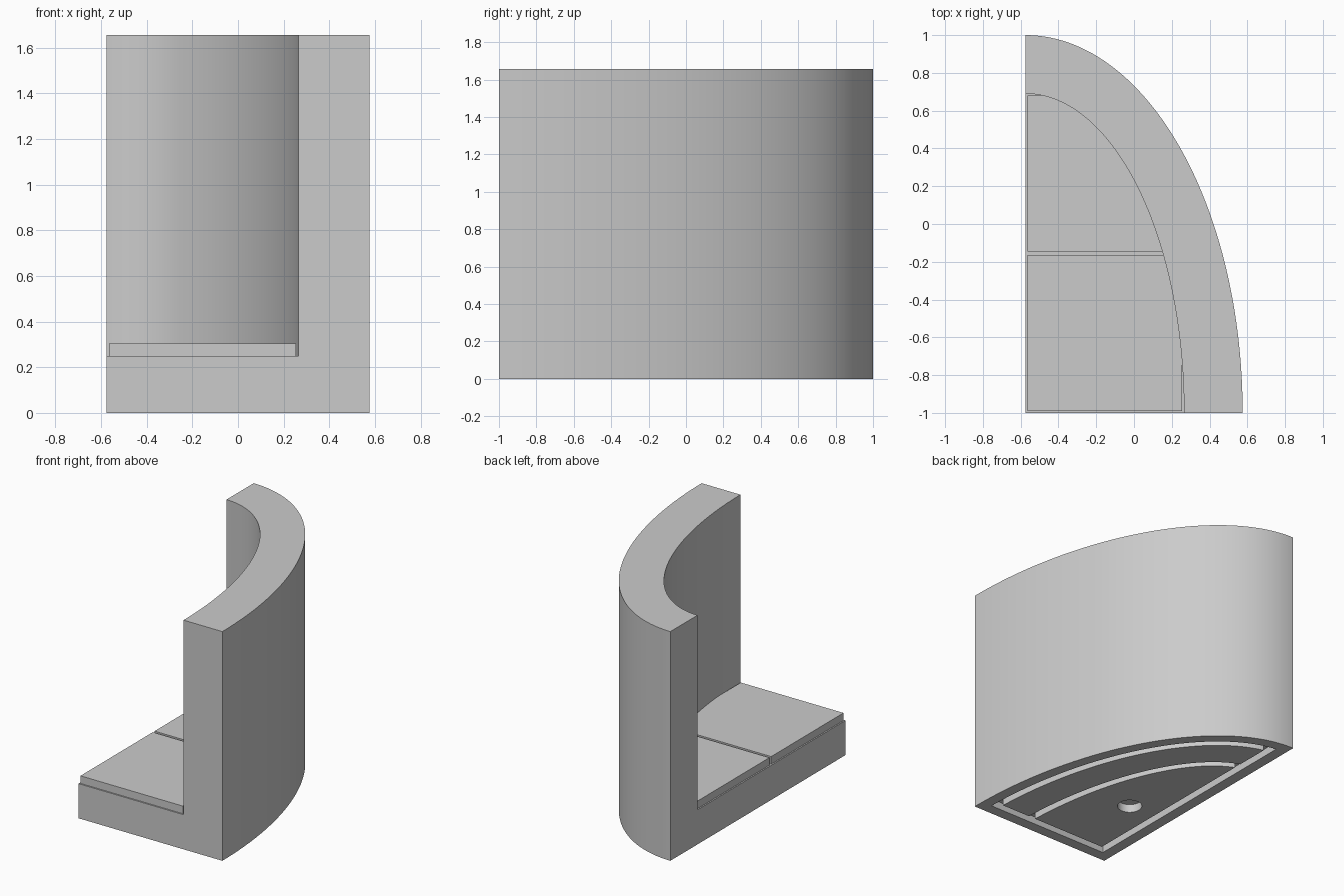
import bpy
import bmesh
from math import sin, cos, asin, acos, pi, sqrt, radians

if "Cube" in bpy.data.objects:
    bpy.data.objects.remove(bpy.data.objects["Cube"])

# Plan is a quarter ellipse whose corner sits at the front of the -x side
CORNER_X, CORNER_Y = -0.575, -1.0
OUTER = (1.15, 2.0)
INNER = (0.84, 1.69)
HEIGHT, SEAT_Z, PLATE_Z = 1.655, 0.25, 0.305
GROOVE = 0.055
STEPS = 64

grey = bpy.data.materials.new("light_grey")
grey.use_nodes = True
grey.diffuse_color = (0.6, 0.6, 0.6, 1)
grey.node_tree.nodes["Principled BSDF"].inputs["Base Color"].default_value = (0.6, 0.6, 0.6, 1)


def arc(a, b, clip=0.0):
    """Quarter ellipse arc, stopping at a distance from both straight sides."""
    t0, t1 = asin(clip / b), acos(clip / a)
    return [(a * cos(t0 + (t1 - t0) * i / STEPS), b * sin(t0 + (t1 - t0) * i / STEPS))
            for i in range(STEPS + 1)]


def finish(name, bm):
    bmesh.ops.recalc_face_normals(bm, faces=bm.faces)
    mesh = bpy.data.meshes.new(name)
    bm.to_mesh(mesh)
    bm.free()
    mesh.materials.append(grey)
    obj = bpy.data.objects.new(name, mesh)
    bpy.context.collection.objects.link(obj)
    return obj


def loop(bm, outline, z):
    return [bm.verts.new((x + CORNER_X, y + CORNER_Y, z)) for x, y in outline]


def prism(name, outline, z0, z1):
    bm = bmesh.new()
    low, high = loop(bm, outline, z0), loop(bm, outline, z1)
    bm.faces.new(low)
    bm.faces.new(high)
    for i in range(len(low)):
        bm.faces.new((low[i - 1], low[i], high[i], high[i - 1]))
    return finish(name, bm)


def ring(name, outer, inner, z0, z1):
    bm = bmesh.new()
    loops = [loop(bm, outer, z0), loop(bm, outer, z1), loop(bm, inner, z1), loop(bm, inner, z0)]
    for k in range(4):
        p, q = loops[k - 1], loops[k]
        for i in range(len(p)):
            bm.faces.new((p[i - 1], p[i], q[i], q[i - 1]))
    return finish(name, bm)


def select_only(obj):
    bpy.ops.object.select_all(action='DESELECT')
    obj.select_set(True)
    bpy.context.view_layer.objects.active = obj


def cut(obj, cutter):
    select_only(obj)
    mod = obj.modifiers.new("cut", 'BOOLEAN')
    mod.operation = 'DIFFERENCE'
    mod.solver = 'EXACT'
    mod.object = cutter
    bpy.ops.object.modifier_apply(modifier=mod.name)
    bpy.data.objects.remove(cutter)


def smooth(obj):
    select_only(obj)
    bpy.ops.object.shade_smooth_by_angle(angle=radians(30))


# Body: solid quarter ellipse with the space above the seat removed
body = prism("curved_wall_and_base", [(0, 0)] + arc(*OUTER), 0, HEIGHT)
a, b = INNER
cut(body, prism("seat_space", [(-0.1, -0.1), (a, -0.1)] + arc(a, b) + [(-0.1, b)],
                SEAT_Z, HEIGHT + 0.1))

# Underside: groove around the perimeter
outlines = [[(d, d)] + arc(OUTER[0] - d, OUTER[1] - d, d) for d in (0.08, 0.135)]
cut(body, ring("perimeter_groove", outlines[0], outlines[1], -0.1, GROOVE))

# Underside: curved groove below the foot of the wall
band = arc(a - 0.055, b - 0.065, 0.11) + arc(a - 0.11, b - 0.12, 0.11)[::-1]
cut(body, prism("curved_groove", band, -0.1, GROOVE))

# Underside: round blind hole
circle = [(0.345 + 0.083 * cos(2 * pi * i / 32), 0.68 + 0.083 * sin(2 * pi * i / 32))
          for i in range(32)]
cut(body, prism("round_hole", circle, -0.1, 0.06))
smooth(body)


# Seat plates: rectangles trimmed by the inner curve of the wall
def seat_plate(name, y0, y1):
    edge = []
    for i in range(STEPS + 1):
        y = y0 + (y1 - y0) * sin(pi / 2 * i / STEPS)
        edge.append((min(a - 0.01, a * sqrt(1 - (y / b) ** 2)), y))
    smooth(prism(name, [(0.01, y0)] + edge + [(0.01, y1)], SEAT_Z, PLATE_Z))


seat_plate("front_seat_plate", 0.01, 0.835)
seat_plate("back_seat_plate", 0.855, b - 0.01)
